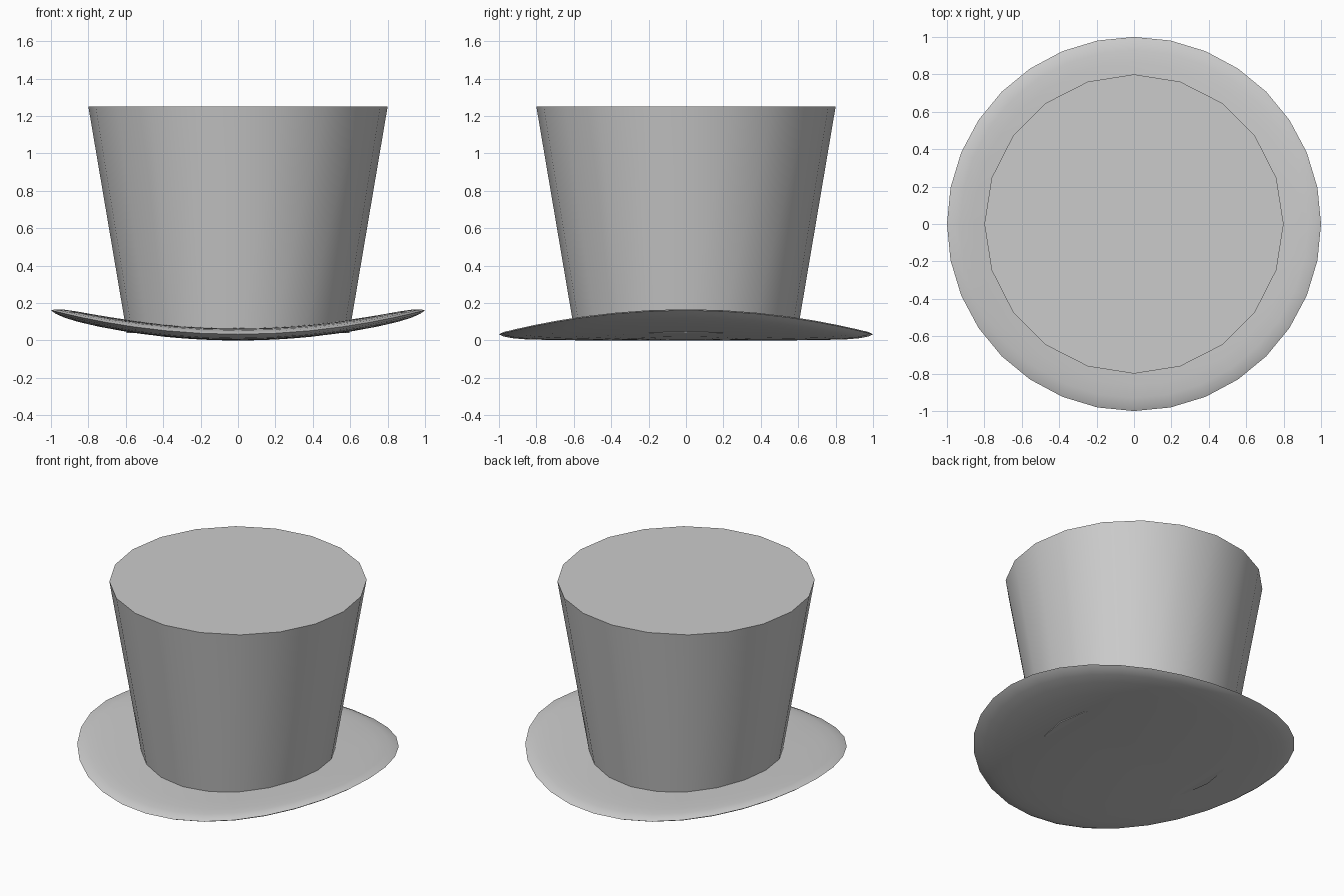
import bpy, bmesh, math

if "Cube" in bpy.data.objects:
    bpy.data.objects.remove(bpy.data.objects["Cube"])


def lathe(name, profile, sides):
    """Revolve (radius, z) points around z; zero-radius ends become poles."""
    bm = bmesh.new()
    rings = []
    for r, z in profile:
        if r == 0:
            rings.append([bm.verts.new((0, 0, z))] * sides)
        else:
            rings.append([bm.verts.new((r * math.cos(2 * math.pi * i / sides),
                                        r * math.sin(2 * math.pi * i / sides), z))
                          for i in range(sides)])
    for a, b in zip(rings, rings[1:]):
        for i in range(sides):
            j = (i + 1) % sides
            bm.faces.new(list(dict.fromkeys((a[i], a[j], b[j], b[i]))))
    bmesh.ops.recalc_face_normals(bm, faces=bm.faces)
    mesh = bpy.data.meshes.new(name)
    bm.to_mesh(mesh)
    bm.free()
    obj = bpy.data.objects.new(name, mesh)
    bpy.context.collection.objects.link(obj)
    return obj


def smooth(obj, degrees):
    bpy.ops.object.select_all(action='DESELECT')
    obj.select_set(True)
    bpy.context.view_layer.objects.active = obj
    bpy.ops.object.shade_smooth_by_angle(angle=math.radians(degrees))


# Brim: thin rounded disc, curled up towards the left and right
half = [(0, 0.033), (0.2, 0.033), (0.4, 0.033), (0.6, 0.032),
        (0.75, 0.030), (0.86, 0.027), (0.93, 0.021), (0.975, 0.012)]
profile = [(r, -h) for r, h in half] + [(1, 0)] + [(r, h) for r, h in reversed(half)]
brim = lathe("brim", profile, 32)
for v in brim.data.vertices:
    v.co.z += 0.033 + 0.128 * v.co.x ** 2
smooth(brim, 80)

# Crown: twenty-sided flared tube with a flat lid, sunk into the brim
crown = lathe("crown", [(0, 0.04), (0.595, 0.04), (0.8, 1.25), (0, 1.25)], 20)
bm = bmesh.new()
bm.from_mesh(crown.data)
bmesh.ops.dissolve_limit(bm, angle_limit=0.01, verts=bm.verts, edges=bm.edges)
bm.to_mesh(crown.data)
bm.free()
smooth(crown, 30)
